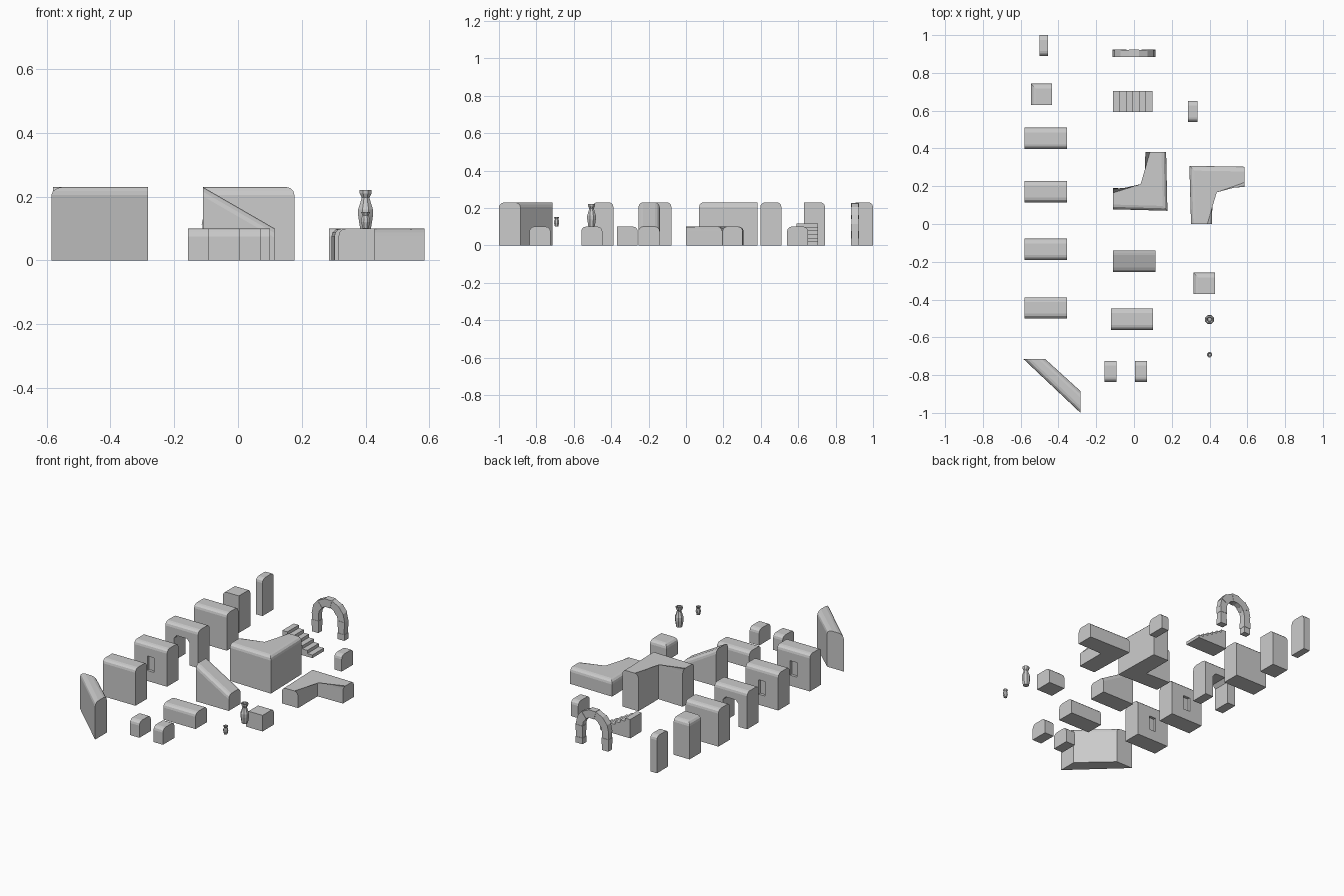
import bpy, bmesh, math
from mathutils import Vector

if "Cube" in bpy.data.objects:
    bpy.data.objects.remove(bpy.data.objects["Cube"])

HIGH, LOW = 0.23, 0.10


def finish(bm, name):
    bmesh.ops.recalc_face_normals(bm, faces=bm.faces)
    me = bpy.data.meshes.new(name)
    bm.to_mesh(me)
    bm.free()
    ob = bpy.data.objects.new(name, me)
    bpy.context.collection.objects.link(ob)
    return ob


# Upright prism from a plan outline; chosen top edges get a rounded bevel
def prism(name, plan, height, round_edges=(), radius=0.025):
    bm = bmesh.new()
    tops = height if isinstance(height, (list, tuple)) else [height] * len(plan)
    lo = [bm.verts.new((x, y, 0)) for x, y in plan]
    hi = [bm.verts.new((x, y, h)) for (x, y), h in zip(plan, tops)]
    n = len(plan)
    bm.faces.new(lo[::-1])
    bm.faces.new(hi)
    for i in range(n):
        j = (i + 1) % n
        bm.faces.new((lo[i], lo[j], hi[j], hi[i]))
    edges = [bm.edges.get((hi[i], hi[(i + 1) % n])) for i in round_edges]
    if edges:
        bmesh.ops.bevel(bm, geom=edges, offset=radius, segments=3,
                        profile=0.5, affect='EDGES')
    return finish(bm, name)


# Rectangular block; edge order is front, right, back, left
def block(name, x0, x1, y0, y1, height, round_edges=(0, 2)):
    plan = [(x0, y0), (x1, y0), (x1, y1), (x0, y1)]
    return prism(name, plan, height, round_edges)


# Extrude an x-z outline along y
def slab(name, outline, y0, y1):
    bm = bmesh.new()
    f = bm.faces.new([bm.verts.new((x, y0, z)) for x, z in outline])
    ext = bmesh.ops.extrude_face_region(bm, geom=[f])['geom']
    bmesh.ops.translate(bm, vec=(0, y1 - y0, 0),
                        verts=[v for v in ext if isinstance(v, bmesh.types.BMVert)])
    return finish(bm, name)


def cut(ob, cutter):
    mod = ob.modifiers.new("cut", 'BOOLEAN')
    mod.operation = 'DIFFERENCE'
    mod.solver = 'EXACT'
    mod.object = cutter
    bpy.context.view_layer.objects.active = ob
    bpy.ops.object.modifier_apply(modifier=mod.name)
    bpy.data.objects.remove(cutter)


# Full height walls
WX0, WX1 = -0.58, -0.355
WXC = (WX0 + WX1) / 2
block("tall_pillar", -0.50, -0.455, 0.89, 1.0, HIGH)
block("tall_corner", -0.545, -0.435, 0.63, 0.743, HIGH, (2, 3))
block("plain_wall", WX0, WX1, 0.397, 0.51, HIGH)
door = block("door_wall", WX0, WX1, 0.115, 0.228, HIGH)
win = block("window_wall", WX0, WX1, -0.19, -0.078, HIGH)
win_b = block("half_window_wall", WX0, WX1, -0.50, -0.388, HIGH)

# Door opening with clipped upper corners
d = 0.055
cut(door, slab("door_cutter", [(WXC - d, -0.05), (WXC + d, -0.05), (WXC + d, 0.14),
                               (WXC + d - 0.02, 0.162), (WXC - d + 0.02, 0.162),
                               (WXC - d, 0.14)], 0.0, 0.35))

# Recessed windows
slot = [(WXC - 0.023, 0.065), (WXC + 0.023, 0.065), (WXC + 0.023, 0.155), (WXC - 0.023, 0.155)]
for wall, y0, y1 in ((win, -0.25, -0.173), (win, -0.095, -0.02), (win_b, -0.405, -0.33)):
    cut(wall, slab("window_cutter", slot, y0, y1))

# Diagonal wall
prism("diagonal_wall", [(-0.585, -0.715), (-0.283, -1.0), (-0.283, -0.885), (-0.47, -0.715)],
      HIGH, (0, 2))

# L-shaped walls, tall and low
prism("tall_l_wall", [(-0.11, 0.078), (0.177, 0.07), (0.17, 0.382), (0.06, 0.382),
                      (0.06, 0.185), (-0.11, 0.19)], HIGH, (0, 1, 3, 4))
prism("low_l_wall", [(0.302, 0), (0.413, 0), (0.413, 0.192), (0.585, 0.195),
                     (0.585, 0.303), (0.293, 0.308)], LOW, (1, 2, 4, 5))

# Sloping wall from full to low height
prism("sloping_wall", [(-0.11, -0.255), (0.115, -0.255), (0.115, -0.14), (-0.11, -0.14)],
      [HIGH, LOW, LOW, HIGH], (0, 2))

# Low walls
block("low_pillar", 0.285, 0.335, 0.54, 0.652, LOW)
block("low_wall", -0.122, 0.10, -0.56, -0.447, LOW)
block("low_end_left", -0.157, -0.092, -0.837, -0.725, LOW)
block("low_end_right", 0.005, 0.07, -0.837, -0.725, LOW)
block("low_corner", 0.315, 0.428, -0.37, -0.258, LOW, (2, 3))

# Stairs climbing towards -x
SX, RUN, RISE, N = 0.097, 0.0345, 0.0195, 6
steps = [(SX, 0)]
for i in range(N):
    steps += [(SX - i * RUN, (i + 1) * RISE), (SX - (i + 1) * RUN, (i + 1) * RISE)]
steps.append((SX - N * RUN, 0))
slab("stairs", steps, 0.592, 0.705)

# Stone arch: stacked leg bricks and wedge voussoirs of slightly varying size
RO, RI, SPRING = 0.111, 0.067, 0.113
for k, side in enumerate((-1, 1)):
    for i in range(3):
        b = 0.002 * ((i + k) % 2)
        z0, z1 = i * SPRING / 3, (i + 1) * SPRING / 3
        slab("arch_leg_brick", [(side * (RI - b), z0), (side * (RO + b), z0),
                                (side * (RO + b), z1), (side * (RI - b), z1)],
             0.885 - b, 0.922 + b)
for i in range(7):
    b = 0.002 * (i % 2)
    a0, a1 = math.pi * i / 7, math.pi * (i + 1) / 7
    ring = [(RI - b, a0), (RO + 0.003 + b, a0), (RO + 0.003 + b, a1), (RI - b, a1)]
    slab("arch_stone", [(r * math.cos(a), SPRING + r * math.sin(a)) for r, a in ring],
         0.885 - b, 0.922 + b)


# Eight-sided vases
def vase(name, x, y, profile, sides=8):
    bm = bmesh.new()
    rings = []
    for r, z in profile:
        rings.append([bm.verts.new((x + r * math.cos(math.tau * (i + .5) / sides),
                                    y + r * math.sin(math.tau * (i + .5) / sides), z))
                      for i in range(sides)])
    for a, b in zip(rings, rings[1:]):
        for i in range(sides):
            j = (i + 1) % sides
            bm.faces.new((a[i], a[j], b[j], b[i]))
    bm.faces.new(rings[0][::-1])
    bm.faces.new(rings[-1])
    return finish(bm, name)


vase("tall_vase", 0.40, -0.505, [(0.018, 0.098), (0.021, 0.115), (0.025, 0.14), (0.025, 0.16),
                                 (0.018, 0.18), (0.013, 0.197), (0.02, 0.21), (0.021, 0.221),
                                 (0.014, 0.221), (0.010, 0.2)])
vase("small_vase", 0.40, -0.692, [(0.010, 0.10), (0.015, 0.12), (0.014, 0.132), (0.010, 0.14),
                                  (0.015, 0.151), (0.010, 0.151), (0.007, 0.142)])
